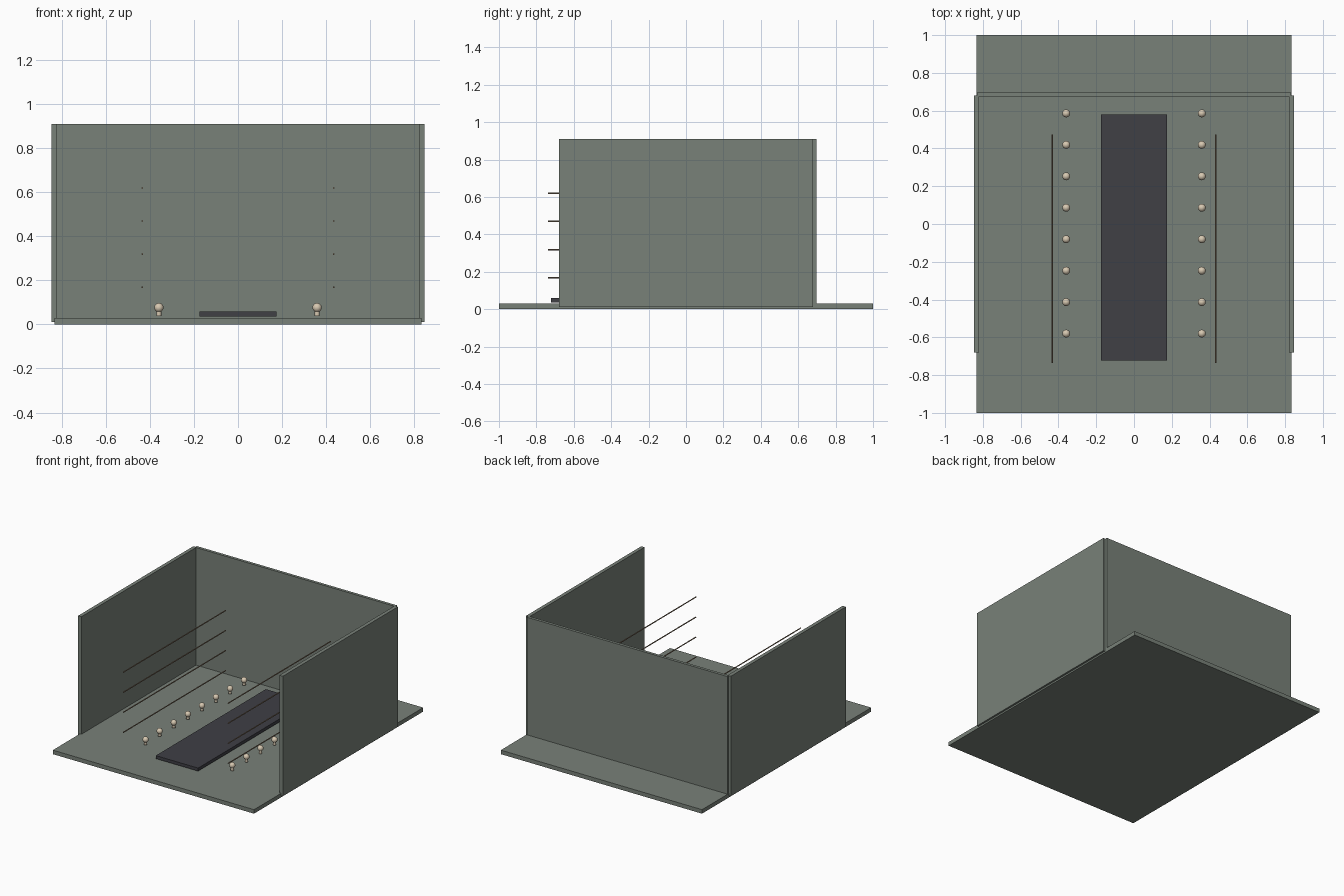
import bpy
from math import pi

if "Cube" in bpy.data.objects:
    bpy.data.objects.remove(bpy.data.objects["Cube"])


def material(name, rgb):
    m = bpy.data.materials.new(name)
    m.diffuse_color = (*rgb, 1)
    m.use_nodes = True
    m.node_tree.nodes["Principled BSDF"].inputs["Base Color"].default_value = m.diffuse_color
    return m


GREY = material("grey_green", (0.19, 0.22, 0.19))
DARK = material("dark_runner", (0.05, 0.05, 0.06))
CREAM = material("cream", (0.68, 0.58, 0.44))
BROWN = material("brown", (0.25, 0.18, 0.12))


def finish(name, mat, smooth=False):
    ob = bpy.context.object
    ob.name = name
    ob.data.materials.append(mat)
    if smooth:
        bpy.ops.object.shade_smooth_by_angle()
    return ob


def box(name, lo, hi, mat):
    bpy.ops.mesh.primitive_cube_add(size=1, location=[(a + b) / 2 for a, b in zip(lo, hi)])
    bpy.context.object.scale = [b - a for a, b in zip(lo, hi)]
    bpy.ops.object.transform_apply(location=False, rotation=False)
    return finish(name, mat)


def rod(name, loc, r, depth, mat, rot=(0, 0, 0), sides=16):
    bpy.ops.mesh.primitive_cylinder_add(vertices=sides, radius=r, depth=depth, location=loc, rotation=rot)
    return finish(name, mat, True)


# floor slab, back wall and raised runner
box("floor", (-0.833, -1, 0), (0.833, 1, 0.03), GREY)
box("back_wall", (-0.83, 0.675, 0.012), (0.83, 0.697, 0.91), GREY)
box("runner", (-0.175, -0.722, 0.036), (0.175, 0.579, 0.059), DARK)

for side, s in (("left", -1), ("right", 1)):
    # side wall
    x0, x1 = sorted((s * 0.82, s * 0.847))
    box(f"{side}_wall", (x0, -0.68, 0.012), (x1, 0.68, 0.91), GREY)
    # row of globe lamps on short stems
    for i in range(8):
        x, y = s * 0.359, -0.58 + i * 0.1665
        rod(f"{side}_lamp_stem_{i}", (x, y, 0.05), 0.011, 0.024, CREAM)
        bpy.ops.mesh.primitive_uv_sphere_add(segments=16, ring_count=10, radius=0.021, location=(x, y, 0.076))
        finish(f"{side}_lamp_globe_{i}", CREAM, True)
    # stacked thin rails
    for i in range(4):
        rod(f"{side}_rail_{i}", (s * 0.434, -0.131, 0.169 + i * 0.15), 0.004, 1.212, BROWN, (pi / 2, 0, 0), 8)
